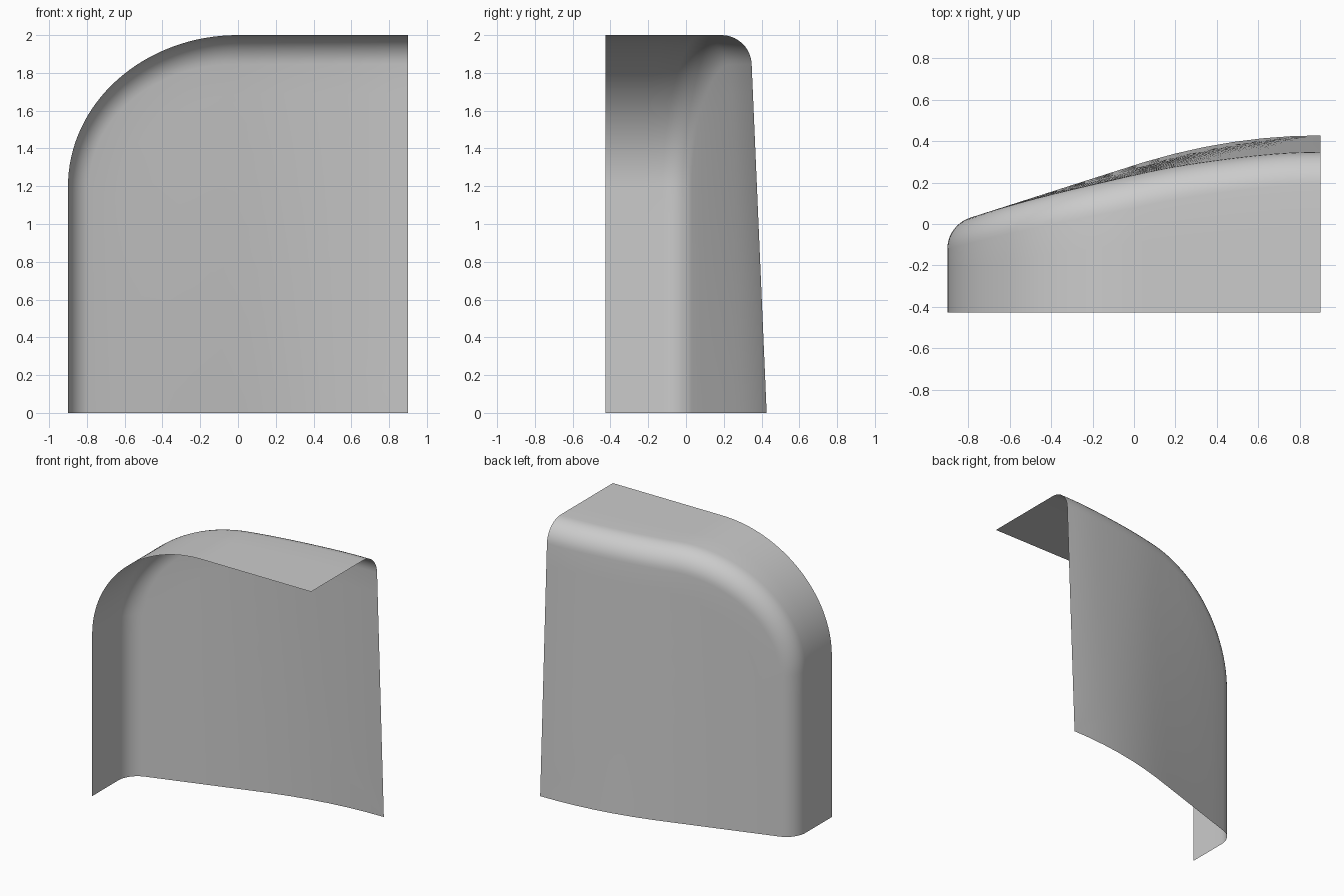
import bpy
import bmesh
import math
from mathutils import Vector

if "Cube" in bpy.data.objects:
    bpy.data.objects.remove(bpy.data.objects["Cube"], do_unlink=True)

HALF_W, HEIGHT, FRONT = 0.9, 2.0, -0.427
SHOULDER = 1.2          # height where the straight side turns into the arch
RADIUS = 0.16           # rounded edge between rim and back panel
ROUND_STEPS, PANEL_STEPS = 10, 12


def back_y(p):
    """Depth of the swept, slightly leaning back panel at p = (x, z)."""
    x, z = p
    sweep = 0.283 + 0.32 * x - 0.32 / (2 * HALF_W) * max(x, 0) ** 2
    t = min(max((x + 0.75) / 1.35, 0), 1)
    return sweep - z * 0.043 * t * t * (3 - 2 * t)


def outline():
    """Rim points with their inward directions, from lower right side to top."""
    rise = HEIGHT - SHOULDER
    pts = [(Vector((-HALF_W, SHOULDER * i / 8)), Vector((1, 0))) for i in range(8)]
    for i in range(33):
        a = math.pi / 2 * i / 32
        c, s = math.cos(a), math.sin(a)
        inward = Vector((c / HALF_W, -s / rise)).normalized()
        pts.append((Vector((-HALF_W * c, SHOULDER + rise * s)), inward))
    pts += [(Vector((HALF_W * i / 12, HEIGHT)), Vector((0, -1))) for i in range(1, 13)]
    return pts


def section(p, n):
    """Cross-section: flat rim, rounded edge, then panel to the lower corner."""
    s = RADIUS
    for _ in range(4):  # settle the point where the round meets the panel
        m = (back_y(p + n * (s + 0.01)) - back_y(p + n * (s - 0.01))) / 0.02
        s = RADIUS * (1 - m / math.hypot(1, m))
    centre = back_y(p + n * s) - m * s + RADIUS * (m - math.hypot(1, m))
    row = []
    for i in range(3):
        row.append((p.x, FRONT + (centre - FRONT) * i / 3, p.y))
    end = math.pi / 2 + math.atan(m)
    for i in range(ROUND_STEPS + 1):
        a = math.pi + (end - math.pi) * i / ROUND_STEPS
        q = p + n * RADIUS * (1 + math.cos(a))
        row.append((q.x, centre + RADIUS * math.sin(a), q.y))
    inner, corner = p + n * s, Vector((HALF_W, 0))
    for i in range(1, PANEL_STEPS + 1):
        q = inner.lerp(corner, i / PANEL_STEPS)
        row.append((q.x, back_y(q), q.y))
    return row


# Shell surface
bm = bmesh.new()
rows = [[bm.verts.new(co) for co in section(p, n)] for p, n in outline()]
for a, b in zip(rows, rows[1:]):
    for j in range(len(a) - 1):
        bm.faces.new((a[j], b[j], b[j + 1], a[j + 1]))
bmesh.ops.remove_doubles(bm, verts=bm.verts, dist=0.0005)
mesh = bpy.data.meshes.new("curved_shell")
bm.to_mesh(mesh)
bm.free()

shell = bpy.data.objects.new("curved_shell", mesh)
bpy.context.collection.objects.link(shell)

# Plain grey finish
grey = bpy.data.materials.new("plain_grey")
grey.use_nodes = True
grey.diffuse_color = (0.6, 0.6, 0.6, 1)
grey.node_tree.nodes["Principled BSDF"].inputs["Base Color"].default_value = (0.6, 0.6, 0.6, 1)
mesh.materials.append(grey)

bpy.context.view_layer.objects.active = shell
shell.select_set(True)
bpy.ops.object.shade_smooth_by_angle(angle=math.radians(40))
